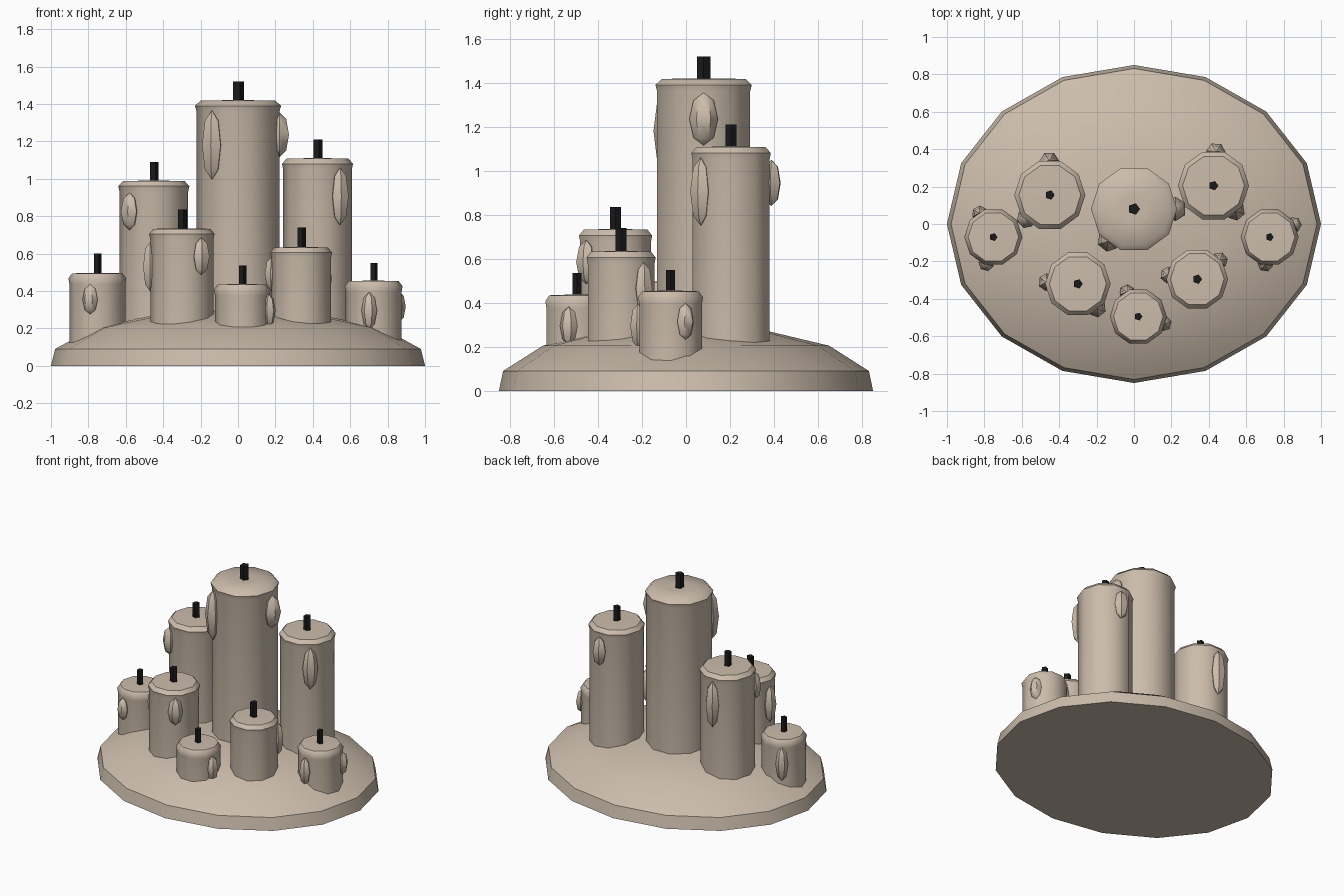
import bpy, bmesh, math
from mathutils import Matrix

if "Cube" in bpy.data.objects:
    bpy.data.objects.remove(bpy.data.objects["Cube"])


def material(name, rgb):
    m = bpy.data.materials.new(name)
    m.diffuse_color = (*rgb, 1)
    m.use_nodes = True
    m.node_tree.nodes["Principled BSDF"].inputs["Base Color"].default_value = m.diffuse_color
    return m


WAX = material("beige_wax", (0.60, 0.505, 0.41))
BLACK = material("black_wick", (0.01, 0.01, 0.01))


def finish(bm, name, mat, angle=None):
    bmesh.ops.recalc_face_normals(bm, faces=bm.faces)
    me = bpy.data.meshes.new(name)
    bm.to_mesh(me)
    bm.free()
    me.materials.append(mat)
    ob = bpy.data.objects.new(name, me)
    bpy.context.collection.objects.link(ob)
    if angle:
        bpy.ops.object.select_all(action='DESELECT')
        ob.select_set(True)
        bpy.context.view_layer.objects.active = ob
        bpy.ops.object.shade_smooth_by_angle(angle=math.radians(angle))
    return ob


def lathe(name, mat, profile, sides, at=(0, 0), squash=1.0, angle=None):
    """Stack rings of (radius, z) and cap both ends."""
    bm = bmesh.new()
    rings = []
    for r, z in profile:
        rings.append([bm.verts.new((at[0] + r * math.cos(2 * math.pi * i / sides),
                                    at[1] + squash * r * math.sin(2 * math.pi * i / sides), z))
                      for i in range(sides)])
    for a, b in zip(rings, rings[1:]):
        for i in range(sides):
            j = (i + 1) % sides
            bm.faces.new((a[i], a[j], b[j], b[i]))
    bm.faces.new(rings[0][::-1])
    bm.faces.new(rings[-1])
    return finish(bm, name, mat, angle)


def drip(name, at, radius, degrees, z, half_height, half_width):
    """Pointed wax run half sunk in the candle wall."""
    bm = bmesh.new()
    a = math.radians(degrees)
    place = (Matrix.Translation((at[0] + radius * math.cos(a), at[1] + radius * math.sin(a), z))
             @ Matrix.Rotation(a, 4, 'Z')
             @ Matrix.Diagonal((half_width * 0.9, half_width, half_height, 1)))
    bmesh.ops.create_uvsphere(bm, u_segments=6, v_segments=4, radius=1, matrix=place)
    finish(bm, name, WAX, 40)


# melted wax puddle
lathe("wax_base", WAX, [(1.0, 0), (0.978, 0.09), (0.765, 0.205), (0.42, 0.275), (0.04, 0.30)],
      16, squash=0.85, angle=40)

# candles: name, x, y, rim radius, top z, wick top z, drips (angle, z, half height, half width)
CANDLES = [
    ("centre", 0.0, 0.08, 0.23, 1.42, 1.52, [(231, 1.18, 0.185, 0.06), (0, 1.235, 0.12, 0.065)]),
    ("back_left", -0.45, 0.155, 0.19, 0.99, 1.09, [(225, 0.825, 0.10, 0.052), (91, 0.77, 0.17, 0.052)]),
    ("back_right", 0.425, 0.205, 0.19, 1.11, 1.21, [(-49, 0.905, 0.155, 0.052), (86, 0.945, 0.105, 0.052)]),
    ("front_left", -0.30, -0.32, 0.175, 0.735, 0.835, [(-52, 0.585, 0.10, 0.05), (177, 0.53, 0.135, 0.048)]),
    ("front_right", 0.338, -0.295, 0.165, 0.635, 0.74, [(172, 0.49, 0.09, 0.045), (40, 0.465, 0.12, 0.045)]),
    ("front", 0.023, -0.495, 0.152, 0.437, 0.535, [(-15, 0.295, 0.088, 0.041), (115, 0.29, 0.09, 0.041)]),
    ("far_left", -0.752, -0.07, 0.155, 0.497, 0.60, [(255, 0.355, 0.08, 0.042), (120, 0.32, 0.125, 0.042)]),
    ("far_right", 0.725, -0.07, 0.155, 0.455, 0.55, [(261, 0.295, 0.10, 0.042), (27, 0.315, 0.083, 0.042)]),
]

for name, x, y, r, top, wick_top, drips in CANDLES:
    body = r * 0.965
    lathe(name + "_candle", WAX,
          [(body, 0.07), (body, top - 0.06), (r, top - 0.03), (r * 0.87, top - 0.003), (r * 0.3, top)],
          10, (x, y), angle=46)
    w = 0.022 + (0.01 if r > 0.2 else 0.004 if r > 0.16 else 0)
    lathe(name + "_wick", BLACK, [(w, top - 0.02), (w, wick_top)], 5, (x, y))
    for i, (deg, z, hh, hw) in enumerate(drips):
        drip(f"{name}_drip_{i + 1}", (x, y), body, deg, z, hh, hw)
